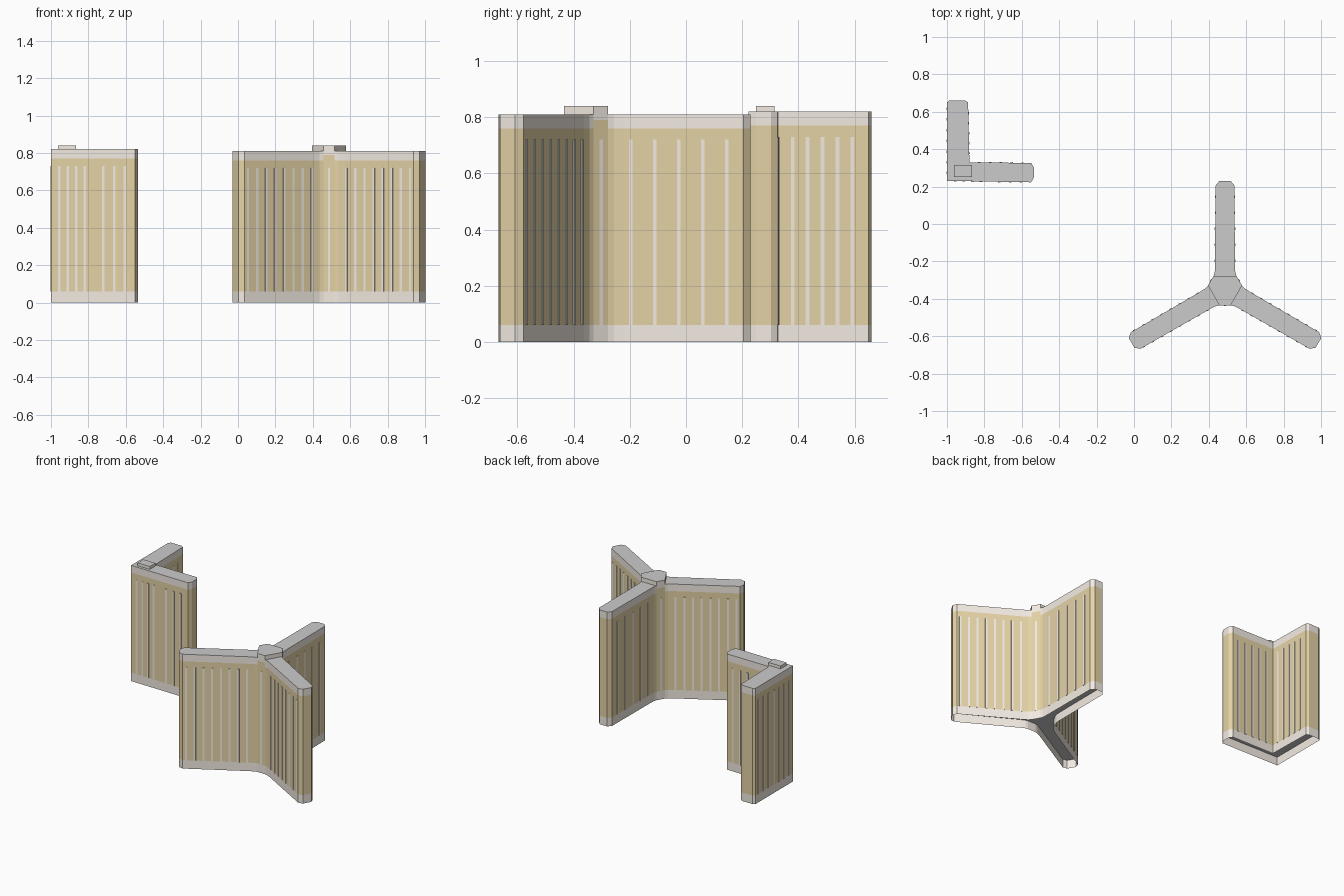
import bpy, bmesh, math
from mathutils import Vector, Matrix

if "Cube" in bpy.data.objects:
    bpy.data.objects.remove(bpy.data.objects["Cube"])


def material(name, rgb):
    m = bpy.data.materials.new(name)
    m.diffuse_color = (*rgb, 1)
    m.use_nodes = True
    m.node_tree.nodes["Principled BSDF"].inputs["Base Color"].default_value = m.diffuse_color
    return m


GOLD = material("gold_wall", (0.78, 0.65, 0.38))
CREAM = material("cream_trim", (0.90, 0.84, 0.77))


def finish(name, bm, mat=None):
    me = bpy.data.meshes.new(name)
    bm.to_mesh(me)
    bm.free()
    if mat:
        me.materials.append(mat)
    ob = bpy.data.objects.new(name, me)
    bpy.context.collection.objects.link(ob)


def wall(name, pts, z0, z1, mat, closed=True):
    """Vertical wall following a counter-clockwise outline."""
    bm = bmesh.new()
    lo = [bm.verts.new((p[0], p[1], z0)) for p in pts]
    hi = [bm.verts.new((p[0], p[1], z1)) for p in pts]
    n = len(pts)
    for i in range(n if closed else n - 1):
        j = (i + 1) % n
        bm.faces.new((lo[i], lo[j], hi[j], hi[i]))
    finish(name, bm, mat)


def plate(name, pts, z, up=True):
    bm = bmesh.new()
    vs = [bm.verts.new((p[0], p[1], z)) for p in pts]
    bm.faces.new(vs if up else vs[::-1])
    finish(name, bm)


def strips(name, runs, z0, z1):
    """Thin raised strips; each run is (start, end, fractions)."""
    bm = bmesh.new()
    for a, b, fractions in runs:
        a, b = Vector(a), Vector(b)
        ang = math.atan2(b.y - a.y, b.x - a.x)
        for f in fractions:
            p = a.lerp(b, f)
            m = (Matrix.Translation((p.x, p.y, (z0 + z1) / 2))
                 @ Matrix.Rotation(ang, 4, 'Z')
                 @ Matrix.Diagonal((0.013, 0.006, z1 - z0, 1)))
            bmesh.ops.create_cube(bm, size=1, matrix=m)
    finish(name, bm, CREAM)


def spread(n, lo, hi):
    return [lo + (hi - lo) * i / (n - 1) for i in range(n)]


BASE = 0.06

# three-winged tower
CX, CY = 0.4865, -0.347


def turn(pts, k):
    r = Matrix.Rotation(math.radians(120 * k), 2)
    return [(r @ Vector(p)) + Vector((CX, CY)) for p in pts]


right_side = [(0.061, 0.07), (0.055, 0.09), (0.053, 0.125), (0.051, 0.552), (0.03, 0.577)]
wing = right_side + [(-x, y) for x, y in reversed(right_side)]
core, runs = [], []
for k in range(3):
    o = turn(wing, k)
    tag = ("back", "left", "right")[k]
    wall(tag + "_wing_base", o, 0, BASE, CREAM, False)
    wall(tag + "_wing_wall", o, BASE, 0.76, GOLD, False)
    wall(tag + "_wing_parapet", o, 0.76, 0.81, CREAM, False)
    plate(tag + "_wing_roof", o, 0.81)
    plate(tag + "_wing_floor", o, BASE, False)
    core += [o[0], o[-1]]
    n = 5 if k == 0 else 8
    f = spread(n, 0.06, 0.86) if k == 0 else spread(n, 0.03, 0.95)
    runs += [(o[2], o[3], f), (o[7], o[6], f)]

# central core, showing only between the wings
for k in range(3):
    face = [core[2 * k + 1], core[(2 * k + 2) % 6]]
    wall(f"core_base_{k}", face, 0, BASE, CREAM, False)
    wall(f"core_wall_{k}", face, BASE, 0.79, GOLD, False)
    runs.append((face[0], face[1], [0.5]))
wall("core_crown", core, 0.79, 0.84, CREAM)
plate("core_roof", core, 0.84)
plate("core_floor", core, BASE, False)
strips("wing_strips", runs, BASE, 0.72)

# corner-shaped tower
corner = [(-1, 0.231), (-0.55, 0.223), (-0.535, 0.25), (-0.535, 0.302), (-0.55, 0.326),
          (-0.88, 0.33), (-0.887, 0.65), (-0.905, 0.661), (-0.985, 0.661), (-1, 0.65)]
wall("corner_base", corner, 0, BASE, CREAM)
wall("corner_wall", corner, BASE, 0.77, GOLD)
wall("corner_parapet", corner, 0.77, 0.82, CREAM)
plate("corner_roof", corner, 0.82)
plate("corner_floor", corner, BASE, False)
strips("corner_strips", [
    (corner[0], corner[1], [0.10, 0.20, 0.30, 0.40, 0.62, 0.75, 0.875]),
    (corner[4], corner[5], spread(5, 0.14, 0.84)),
    (corner[5], corner[6], spread(5, 0.155, 0.82)),
    (corner[9], corner[0], spread(7, 0.08, 0.9)),
], BASE, 0.73)

# small rooftop housing
housing = [(-0.963, 0.25), (-0.866, 0.25), (-0.866, 0.315), (-0.963, 0.315)]
wall("roof_housing_wall", housing, 0.82, 0.84, CREAM)
plate("roof_housing_top", housing, 0.84)
